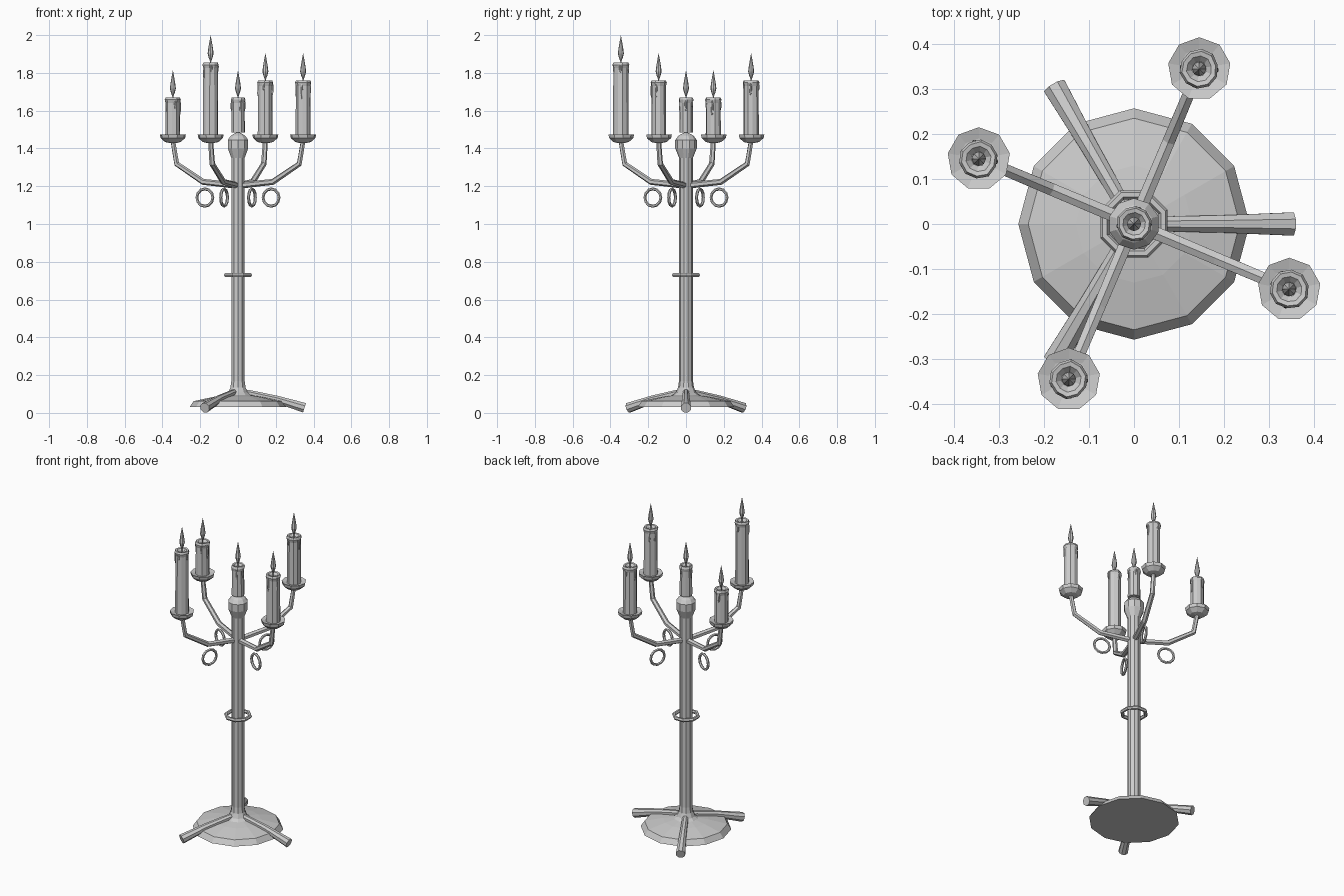
import bpy, bmesh, math, random
from mathutils import Vector, Matrix

if "Cube" in bpy.data.objects:
    bpy.data.objects.remove(bpy.data.objects["Cube"])

random.seed(4)


def finish(name, bm):
    bmesh.ops.remove_doubles(bm, verts=bm.verts, dist=1e-5)
    bmesh.ops.recalc_face_normals(bm, faces=bm.faces)
    me = bpy.data.meshes.new(name)
    bm.to_mesh(me)
    bm.free()
    ob = bpy.data.objects.new(name, me)
    bpy.context.collection.objects.link(ob)
    return ob


def skin(bm, rings):
    rows = [[bm.verts.new(p) for p in r] for r in rings]
    n = len(rows[0])
    for a, b in zip(rows, rows[1:]):
        for i in range(n):
            j = (i + 1) % n
            bm.faces.new((a[i], a[j], b[j], b[i]))
    bm.faces.new(rows[0][::-1])
    bm.faces.new(rows[-1])


def lathe(name, profile, sides, pos=(0, 0), turn=0.0, wobble=0.0):
    bm = bmesh.new()
    w = [1 + random.uniform(-wobble, wobble) for _ in range(sides)]
    rings = []
    for r, z in profile:
        r = max(r, 0.0005)
        rings.append([(pos[0] + r * w[i] * math.cos(turn + 2 * math.pi * i / sides),
                       pos[1] + r * w[i] * math.sin(turn + 2 * math.pi * i / sides), z)
                      for i in range(sides)])
    skin(bm, rings)
    return finish(name, bm)


def tube(name, path, radii, sides, angle):
    """Sweep a polygon along a path of (radius, z) points, turned about z."""
    bm = bmesh.new()
    pts = [Vector((r, 0, z)) for r, z in path]
    rot = Matrix.Rotation(angle, 3, 'Z')
    rings = []
    for k, p in enumerate(pts):
        t = Vector((0, 0, 0))
        if k > 0:
            t += (p - pts[k - 1]).normalized()
        if k < len(pts) - 1:
            t += (pts[k + 1] - p).normalized()
        t.normalize()
        side = Vector((0, 1, 0))
        up = t.cross(side)
        rings.append([rot @ (p + radii[k] * (side * math.cos(a) + up * math.sin(a)))
                      for a in (2 * math.pi * (i + 0.5) / sides for i in range(sides))])
    skin(bm, rings)
    return finish(name, bm)


def torus(name, major, minor, n, m, pos, rot):
    bpy.ops.mesh.primitive_torus_add(major_radius=major, minor_radius=minor,
                                     major_segments=n, minor_segments=m,
                                     location=pos, rotation=rot)
    bpy.context.object.name = name


def candle(name, pos, z0, z1, r):
    # wax body with a rounded lip and melted hollow
    lathe(name + "_wax", [(r, z0), (r * 0.97, z1 - 0.03), (r * 1.08, z1 - 0.012),
                          (r * 0.95, z1), (r * 0.7, z1 - 0.002), (r * 0.4, z1 - 0.015)],
          10, pos, 0.2, 0.04)
    # wax drips
    bm = bmesh.new()
    for k in range(4):
        a = k * 1.6 + random.uniform(-0.4, 0.4)
        h = random.uniform(0.025, 0.05)
        m = (Matrix.Translation((pos[0] + r * 0.93 * math.cos(a), pos[1] + r * 0.93 * math.sin(a),
                                 z1 - 0.005 - h))
             @ Matrix.Diagonal((0.007, 0.007, h, 1)))
        bmesh.ops.create_icosphere(bm, subdivisions=1, radius=1, matrix=m)
    finish(name + "_drips", bm)
    # wick and flame
    lathe(name + "_wick", [(0.003, z1 - 0.02), (0.003, z1 + 0.03)], 5, pos)
    lathe(name + "_flame", [(0.003, z1 + 0.005), (0.010, z1 + 0.025), (0.016, z1 + 0.047),
                            (0.011, z1 + 0.085), (0, z1 + 0.143)], 8, pos)


# base plate, stem and stem collar
lathe("base_plate", [(0.257, 0.03), (0.235, 0.062), (0.13, 0.085), (0.03, 0.10)], 12)
lathe("stem", [(0.075, 0.09), (0.053, 0.108), (0.042, 0.135), (0.037, 0.17), (0.037, 1.35),
               (0.057, 1.40), (0.057, 1.445), (0.042, 1.465), (0.03, 1.474), (0, 1.488)],
      10, turn=math.pi / 10)
torus("stem_collar", 0.07, 0.011, 8, 6, (0, 0, 0.73), (0, 0, math.pi / 8))

# three splayed feet
for i in range(3):
    tube(f"foot_{i}", [(0.0, 0.112), (0.06, 0.104), (0.20, 0.073), (0.352, 0.027)],
         [0.018, 0.018, 0.021, 0.028], 8, i * 2 * math.pi / 3)

# four arms, each with a hanging ring, drip cup and candle
tops = [1.76, 1.67, 1.855, 1.76]
for i, top in enumerate(tops):
    a = math.radians(67.2) + i * math.pi / 2
    c, s = math.cos(a), math.sin(a)
    pos = (0.374 * c, 0.374 * s)
    tube(f"arm_{i}", [(0.0, 1.203), (0.20, 1.223), (0.352, 1.318), (0.374, 1.44)],
         [0.017, 0.016, 0.015, 0.013], 6, a)
    torus(f"hanging_ring_{i}", 0.046, 0.008, 12, 6, (0.19 * c, 0.19 * s, 1.14),
          (math.pi / 2, 0, a))
    lathe(f"drip_cup_{i}", [(0.014, 1.428), (0.042, 1.434), (0.066, 1.455), (0.070, 1.475),
                            (0.045, 1.468), (0.02, 1.466)], 9, pos, math.pi / 2)
    candle(f"candle_{i}", pos, 1.465, top, 0.040)

# centre candle
candle("centre_candle", (0, 0), 1.484, 1.67, 0.036)
